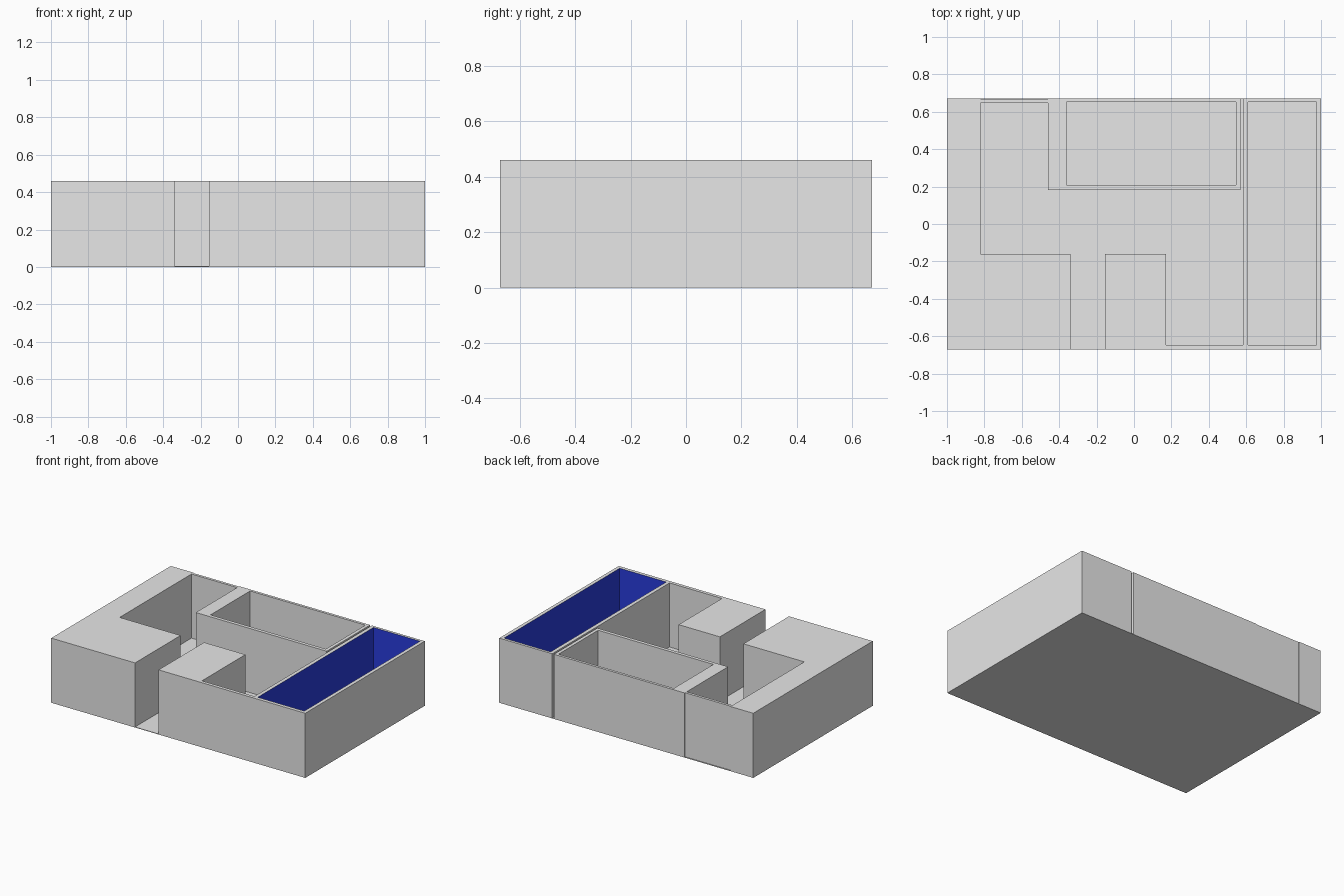
import bpy, bmesh

if "Cube" in bpy.data.objects:
    bpy.data.objects.remove(bpy.data.objects["Cube"])

H = 0.46        # wall height
FLOOR = 0.004   # floor slab thickness


def material(name, rgb):
    m = bpy.data.materials.new(name)
    m.diffuse_color = (*rgb, 1.0)
    m.use_nodes = True
    m.node_tree.nodes["Principled BSDF"].inputs["Base Color"].default_value = m.diffuse_color
    return m


grey = material("light_grey", (0.8, 0.8, 0.8))
blue = material("deep_blue", (0.022, 0.045, 0.72))


def finish(name, bm, mats):
    bmesh.ops.recalc_face_normals(bm, faces=bm.faces)
    me = bpy.data.meshes.new(name)
    bm.to_mesh(me)
    bm.free()
    for m in mats:
        me.materials.append(m)
    ob = bpy.data.objects.new(name, me)
    bpy.context.collection.objects.link(ob)
    return ob


def prism(name, outline, z0, z1):
    """Extrude a plan outline straight up."""
    bm = bmesh.new()
    face = bm.faces.new([bm.verts.new((x, y, z0)) for x, y in outline])
    top = bmesh.ops.extrude_face_region(bm, geom=[face], use_keep_orig=True)["geom"]
    bmesh.ops.translate(bm, vec=(0, 0, z1 - z0),
                        verts=[v for v in top if isinstance(v, bmesh.types.BMVert)])
    return finish(name, bm, [grey])


def rect(x0, y0, x1, y1):
    return [(x0, y0), (x1, y0), (x1, y1), (x0, y1)]


def tub(name, outer, inner, lining):
    """Open-topped box with a grey floor; pocket walls use the lining material."""
    bm = bmesh.new()
    rings = [[bm.verts.new((x, y, z)) for x, y in rect(*r)]
             for r, z in ((outer, FLOOR), (outer, H), (inner, H), (inner, 2 * FLOOR))]
    bm.faces.new(rings[0])
    for k in range(3):
        for i in range(4):
            j = (i + 1) % 4
            f = bm.faces.new((rings[k][i], rings[k][j], rings[k + 1][j], rings[k + 1][i]))
            f.material_index = 1 if k == 2 else 0
    bm.faces.new(rings[3])
    return finish(name, bm, [grey, lining])


# thin floor under everything
prism("floor_slab", rect(-1, -0.672, 1, 0.672), 0, FLOOR)

# solid left block with its front arm and thin, slightly recessed back wall
prism("left_block", [(-1, -0.672), (-0.34, -0.672), (-0.34, -0.16), (-0.82, -0.16),
                     (-0.82, 0.648), (-0.46, 0.648), (-0.46, 0.667), (-0.82, 0.667),
                     (-0.82, 0.672), (-1, 0.672)], FLOOR, H)

# block right of the entrance with the thin front wall
prism("front_block", [(-0.155, -0.672), (0.583, -0.672), (0.583, -0.648),
                      (0.17, -0.648), (0.17, -0.16), (-0.155, -0.16)], FLOOR, H)

# inner room at the back and blue-walled room on the right
tub("back_room", (-0.46, 0.183, 0.57, 0.672), (-0.362, 0.208, 0.546, 0.653), grey)
tub("right_room", (0.583, -0.672, 1, 0.672), (0.609, -0.647, 0.975, 0.653), blue)
